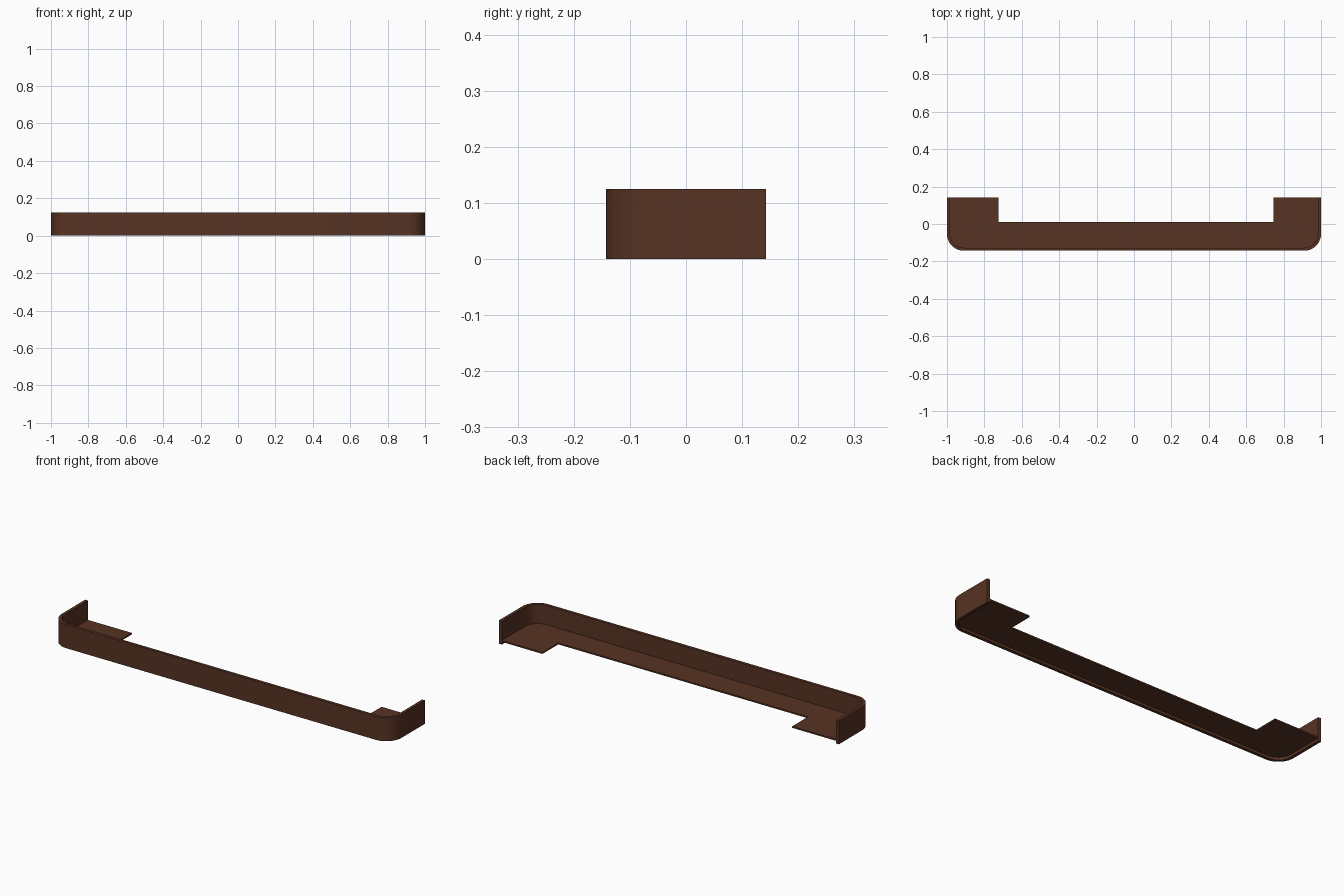
import bpy, bmesh
from math import sin, cos, pi

if "Cube" in bpy.data.objects:
    bpy.data.objects.remove(bpy.data.objects["Cube"])

mat = bpy.data.materials.new("brown")
mat.diffuse_color = (0.095, 0.033, 0.017, 1)
mat.use_nodes = True
mat.node_tree.nodes["Principled BSDF"].inputs["Base Color"].default_value = mat.diffuse_color


def prism(name, pts, z0, z1):
    # Extrude a plan outline between two heights
    bm = bmesh.new()
    face = bm.faces.new([bm.verts.new((x, y, z0)) for x, y in pts])
    top = bmesh.ops.extrude_face_region(bm, geom=[face])["geom"]
    for v in top:
        if isinstance(v, bmesh.types.BMVert):
            v.co.z = z1
    bmesh.ops.recalc_face_normals(bm, faces=bm.faces)
    me = bpy.data.meshes.new(name)
    bm.to_mesh(me)
    bm.free()
    ob = bpy.data.objects.new(name, me)
    bpy.context.collection.objects.link(ob)
    me.materials.append(mat)
    bpy.context.view_layer.objects.active = ob
    ob.select_set(True)
    bpy.ops.object.shade_smooth_by_angle(angle=0.6)
    ob.select_set(False)


def u_path(inset, n=10):
    # Open U with two rounded front corners, left back to right back
    w, d, r = 1 - inset, 0.143 - inset, 0.09 - inset
    left = [(-w + r - r * cos(a), -d + r - r * sin(a))
            for a in [i * pi / 2 / n for i in range(n + 1)]]
    half = [(-w, 0.143)] + left
    return half + [(-x, y) for x, y in reversed(half)]


# Curved wall around the front and both ends
prism("wrap_wall", u_path(0) + u_path(0.016)[::-1], 0, 0.125)

# Thin floor with a tab at each end
floor = u_path(0.012) + [(0.745, 0.143), (0.745, 0.01), (-0.725, 0.01), (-0.725, 0.143)]
prism("floor_plate", floor, 0.014, 0.022)
